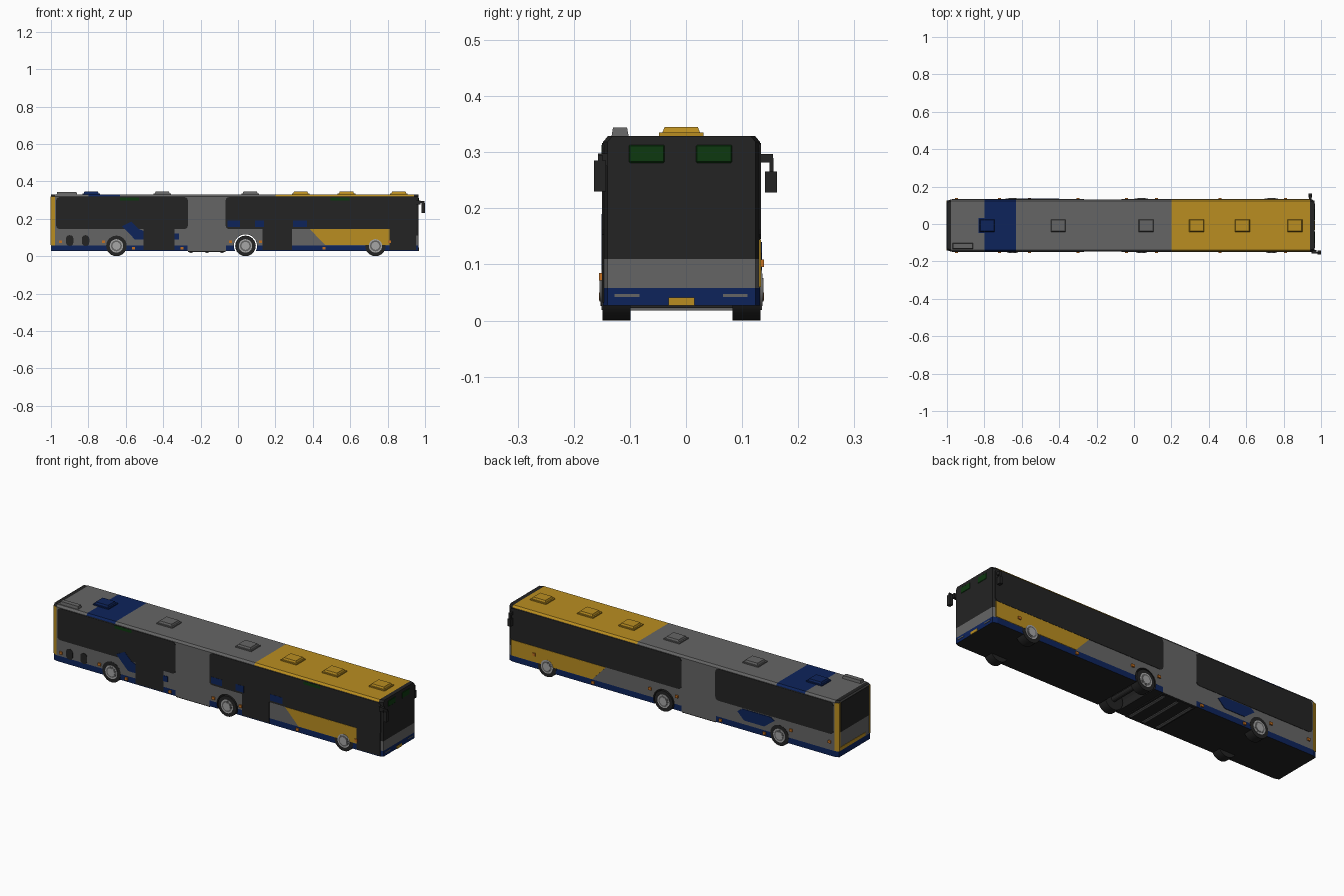
import bpy, bmesh, math
from mathutils import Vector

cube = bpy.data.objects.get("Cube")
if cube:
    bpy.data.objects.remove(cube, do_unlink=True)


def material(name, rgb):
    m = bpy.data.materials.new(name)
    m.use_nodes = True
    m.diffuse_color = (*rgb, 1)
    bsdf = m.node_tree.nodes["Principled BSDF"]
    bsdf.inputs["Base Color"].default_value = (*rgb, 1)
    bsdf.inputs["Roughness"].default_value = 0.6
    return m


GREY = material("body grey", (0.13, 0.13, 0.13))
YELLOW = material("golden yellow", (0.49, 0.27, 0.015))
BLUE = material("navy blue", (0.004, 0.017, 0.105))
BLACK = material("glass black", (0.017, 0.017, 0.017))
GREEN = material("display green", (0.004, 0.04, 0.005))
ORANGE = material("marker orange", (0.55, 0.16, 0.015))
METAL = material("hub metal", (0.38, 0.38, 0.38))

CY, HW = -0.008, 0.14          # body centre line and half width
AXLES = (-0.65, 0.04, 0.735)


def finish(name, bm, mats):
    bmesh.ops.recalc_face_normals(bm, faces=bm.faces)
    me = bpy.data.meshes.new(name)
    bm.to_mesh(me)
    bm.free()
    for m in mats:
        me.materials.append(m)
    ob = bpy.data.objects.new(name, me)
    bpy.context.collection.objects.link(ob)
    return ob


def box(name, x, y, z, mat, taper=0.0):
    """Box from three (low, high) ranges; taper shrinks the top."""
    bm = bmesh.new()
    bmesh.ops.create_cube(bm, size=1)
    for v in bm.verts:
        t = taper if v.co.z > 0 else 0
        v.co = [(lo + hi) / 2 + 2 * s * ((hi - lo) / 2 - k)
                for (lo, hi), s, k in zip((x, y, z), v.co, (t, t, 0))]
    return finish(name, bm, [mat])


def plate(name, pts, side, mat, depth=0.002):
    """Thin plate on a side wall (side -1 or 1) from an (x, z) outline."""
    y = CY + side * HW
    bm = bmesh.new()
    f = bm.faces.new([bm.verts.new((px, y - side * 0.002, pz)) for px, pz in pts])
    ext = bmesh.ops.extrude_face_region(bm, geom=[f])["geom"]
    bmesh.ops.translate(bm, vec=(0, side * (depth + 0.002), 0),
                        verts=[v for v in ext if isinstance(v, bmesh.types.BMVert)])
    return finish(name, bm, [mat])


def rounded(x0, x1, z0, z1, r):
    """Outline of a rounded rectangle."""
    out = []
    for cx, cz, a0 in ((x1 - r, z1 - r, 0), (x0 + r, z1 - r, 90),
                       (x0 + r, z0 + r, 180), (x1 - r, z0 + r, 270)):
        for k in range(4):
            a = math.radians(a0 + 30 * k)
            out.append((cx + r * math.cos(a), cz + r * math.sin(a)))
    return out


def rect(x0, x1, z0, z1):
    return [(x0, z0), (x1, z0), (x1, z1), (x0, z1)]


def cylinder(name, x, y, z, r, depth, mat, seg=24, r2=None):
    bm = bmesh.new()
    bmesh.ops.create_cone(bm, cap_ends=True, segments=seg, radius1=r,
                          radius2=r if r2 is None else r2, depth=depth)
    for v in bm.verts:
        v.co = Vector((x + v.co.x, y + v.co.z, z + v.co.y))
    return finish(name, bm, [mat])


# Body shell: one cross-section lofted through stations along the bus
levels = [(HW, 0.027), (HW, 0.058), (HW, 0.11), (HW, 0.318), (HW - 0.009, 0.329)]
stations = [-1.0, -0.978, -0.8, -0.63, -0.27, -0.065, 0.2, 0.942, 0.965]
bm = bmesh.new()
rings = []
for i, x in enumerate(stations):
    inset = 0.008 if i in (0, len(stations) - 1) else 0
    right = [bm.verts.new((x, CY - w + inset, z)) for w, z in levels]
    left = [bm.verts.new((x, CY + w - inset, z)) for w, z in levels]
    rings.append(right + left[::-1])
for a, b in zip(rings, rings[1:]):
    for k in range(10):
        bm.faces.new((a[k], a[(k + 1) % 10], b[(k + 1) % 10], b[k]))
for ring in (rings[0], rings[-1]):
    for k in range(4):
        bm.faces.new((ring[k], ring[k + 1], ring[8 - k], ring[9 - k]))
bmesh.ops.recalc_face_normals(bm, faces=bm.faces)
body_mats = [GREY, YELLOW, BLUE, BLACK]
for f in bm.faces:
    c, n = f.calc_center_median(), f.normal
    if n.z < -0.9:
        m = 3
    elif abs(n.x) > 0.9:                                  # end walls
        m = 2 if c.z < 0.058 else 3 if c.x > 0 and c.z > 0.11 else 0
    elif c.z > 0.318:                                     # roof bands
        m = (3 if c.x < -0.978 or c.x > 0.942 else 1 if c.x > 0.2
             else 2 if -0.8 < c.x < -0.63 else 0)
    elif c.z < 0.058:                                     # skirt
        m = 0 if -0.27 < c.x < -0.065 else 2
    else:
        m = 1 if c.x < -0.978 else 3 if c.x > 0.942 and c.z > 0.11 else 0
    f.material_index = m
body = finish("body_shell", bm, body_mats)
cut_parts = [body]

# Side glazing and painted panels
for s, side in ((-1, "right"), (1, "left")):
    plate(f"{side}_rear_glazing", rounded(-0.972, -0.268, 0.145, 0.316, 0.018), s, BLACK)
    plate(f"{side}_front_glazing", rounded(-0.066, 0.955, 0.145, 0.316, 0.018), s, BLACK)
    end = 0.81 if s < 0 else 0.95
    cut_parts.append(plate(f"{side}_yellow_panel",
                           [(0.385, 0.144), (0.465, 0.06), (end, 0.06), (end, 0.144)], s, YELLOW))

# Right side doors
for i, (x0, x1) in enumerate(((-0.505, -0.34), (0.13, 0.29), (0.81, 0.952))):
    plate(f"door_{i + 1}", rect(x0, x1, 0.032, 0.17), -1, BLACK)

# Blue accents
plate("right_rear_accent", [(-0.62, 0.16), (-0.55, 0.088), (-0.505, 0.088),
                            (-0.505, 0.135), (-0.53, 0.145), (-0.57, 0.185)], -1, BLUE, 0.003)
plate("right_door_accent", rect(-0.34, -0.315, 0.09, 0.12), -1, BLUE, 0.003)
for i, (x0, x1) in enumerate(((-0.055, 0.01), (0.09, 0.14), (0.295, 0.37))):
    plate(f"right_accent_{i + 1}", rect(x0, x1, 0.155, 0.19), -1, BLUE, 0.003)
plate("left_rear_accent", [(-0.62, 0.125), (-0.56, 0.08), (-0.44, 0.08),
                           (-0.4, 0.12), (-0.43, 0.14), (-0.6, 0.14)], 1, BLUE, 0.003)
for i, x in enumerate((-0.9, -0.815)):
    plate(f"engine_vent_{i + 1}", rounded(x - 0.02, x + 0.02, 0.055, 0.112, 0.018), -1, BLACK)

# Side destination displays
for i, x in enumerate((-0.58, 0.545)):
    plate(f"side_display_{i + 1}", rect(x - 0.05, x + 0.05, 0.297, 0.313), -1, GREEN, 0.003)

# Wheel arch openings through the shell and lower panels
for x in AXLES:
    cutter = cylinder("arch_cutter", x, CY, 0.055, 0.062, 0.5, BLACK, 24)
    cutter.hide_render = True
    for part in cut_parts:
        mod = part.modifiers.new("arch", 'BOOLEAN')
        mod.operation, mod.object, mod.solver = 'DIFFERENCE', cutter, 'EXACT'
        mod.material_mode = 'TRANSFER'
        bpy.context.view_layer.objects.active = part
        bpy.ops.object.modifier_apply(modifier=mod.name)
    bpy.data.objects.remove(cutter, do_unlink=True)

# Wheels and axles
for i, x in enumerate(AXLES):
    cylinder(f"axle_{i + 1}", x, CY, 0.055, 0.014, 0.2, BLACK, 12)
    for s, side in ((-1, "right"), (1, "left")):
        tag = f"{side}_{i + 1}"
        edge = CY + s * (HW + 0.001)
        parts = [cylinder(f"tyre_{tag}", x, edge - s * 0.025, 0.055, 0.055, 0.05, BLACK),
                 cylinder(f"rim_{tag}", x, edge, 0.055, 0.036, 0.004, METAL),
                 cylinder(f"rim_recess_{tag}", x, edge + s * 0.001, 0.055, 0.029, 0.004, GREY),
                 cylinder(f"hub_{tag}", x, edge + s * 0.002, 0.055, 0.021, 0.006, METAL)]
        for p in parts:
            bpy.context.view_layer.objects.active = p
            bpy.ops.object.select_all(action='DESELECT')
            p.select_set(True)
            bpy.ops.object.shade_smooth_by_angle(angle=math.radians(35))

# Front end: displays, number plate, lamps
for y in (-0.07, 0.05):
    ob = box("front_display", (0.962, 0.967), (y - 0.032, y + 0.032), (0.281, 0.313), GREEN)
    bev = ob.modifiers.new("round", 'BEVEL')
    bev.width, bev.segments = 0.002, 1
box("front_number_plate", (0.962, 0.968), (-0.031, 0.015), (0.027, 0.041), YELLOW)
for y in (-0.105, 0.088):
    box("front_lamp_bar", (0.962, 0.967), (y - 0.022, y + 0.022), (0.042, 0.047), GREY)

# Rear end: window, yellow columns and lower band
box("rear_window", (-1.003, -0.995), (CY - 0.122, CY + 0.122), (0.16, 0.318), BLACK)
for s in (-1, 1):
    y = CY + s * 0.128
    box("rear_column", (-1.002, -0.99), (y - 0.005, y + 0.005), (0.06, 0.318), YELLOW)
box("rear_lower_band", (-1.002, -0.995), (CY - 0.09, CY + 0.123), (0.06, 0.078), YELLOW)

# Roof hatches
hatches = [(-0.785, BLUE), (-0.405, GREY), (0.065, GREY), (0.335, YELLOW),
           (0.58, YELLOW), (0.86, YELLOW)]
for i, (x, m) in enumerate(hatches):
    box(f"hatch_base_{i + 1}", (x - 0.047, x + 0.047), (-0.048, 0.031), (0.327, 0.335), m)
    box(f"hatch_lid_{i + 1}", (x - 0.04, x + 0.04), (-0.042, 0.025), (0.335, 0.345), m, 0.004)
box("roof_exhaust_cover", (-0.97, -0.86), (-0.133, -0.102), (0.327, 0.344), GREY, 0.003)

# Mirrors
box("right_mirror_mount", (0.95, 0.975), (-0.157, -0.14), (0.275, 0.298), BLACK)
box("right_mirror_arm", (0.965, 0.998), (-0.157, -0.149), (0.285, 0.295), BLACK)
box("right_mirror_head", (0.982, 1.0), (-0.164, -0.143), (0.23, 0.285), BLACK)
box("left_mirror_arm", (0.936, 0.948), (0.128, 0.155), (0.282, 0.297), BLACK)
box("left_mirror_stem", (0.936, 0.948), (0.149, 0.156), (0.26, 0.29), BLACK)
box("left_mirror_head", (0.933, 0.951), (0.141, 0.162), (0.228, 0.266), BLACK)

# Side marker lamps
for x in (-0.95, -0.72, -0.56, -0.3, -0.04, 0.12, 0.46, 0.81):
    for s in (-1, 1):
        y = CY + s * (HW + 0.003)
        z = 0.043 if x in (-0.56, -0.3, 0.46) else 0.078 if s < 0 else 0.102
        box("marker_lamp", (x - 0.008, x + 0.008), (y - 0.004, y + 0.004),
            (z - 0.007, z + 0.007), ORANGE)

# Joint underside with cross bars
box("joint_floor", (-0.268, -0.067), (CY - HW + 0.002, CY + HW - 0.002), (0.022, 0.03), BLACK)
for x in (-0.25, -0.167, -0.085):
    box("joint_cross_bar", (x - 0.008, x + 0.008), (-0.13, 0.115), (0.018, 0.024), GREY)
